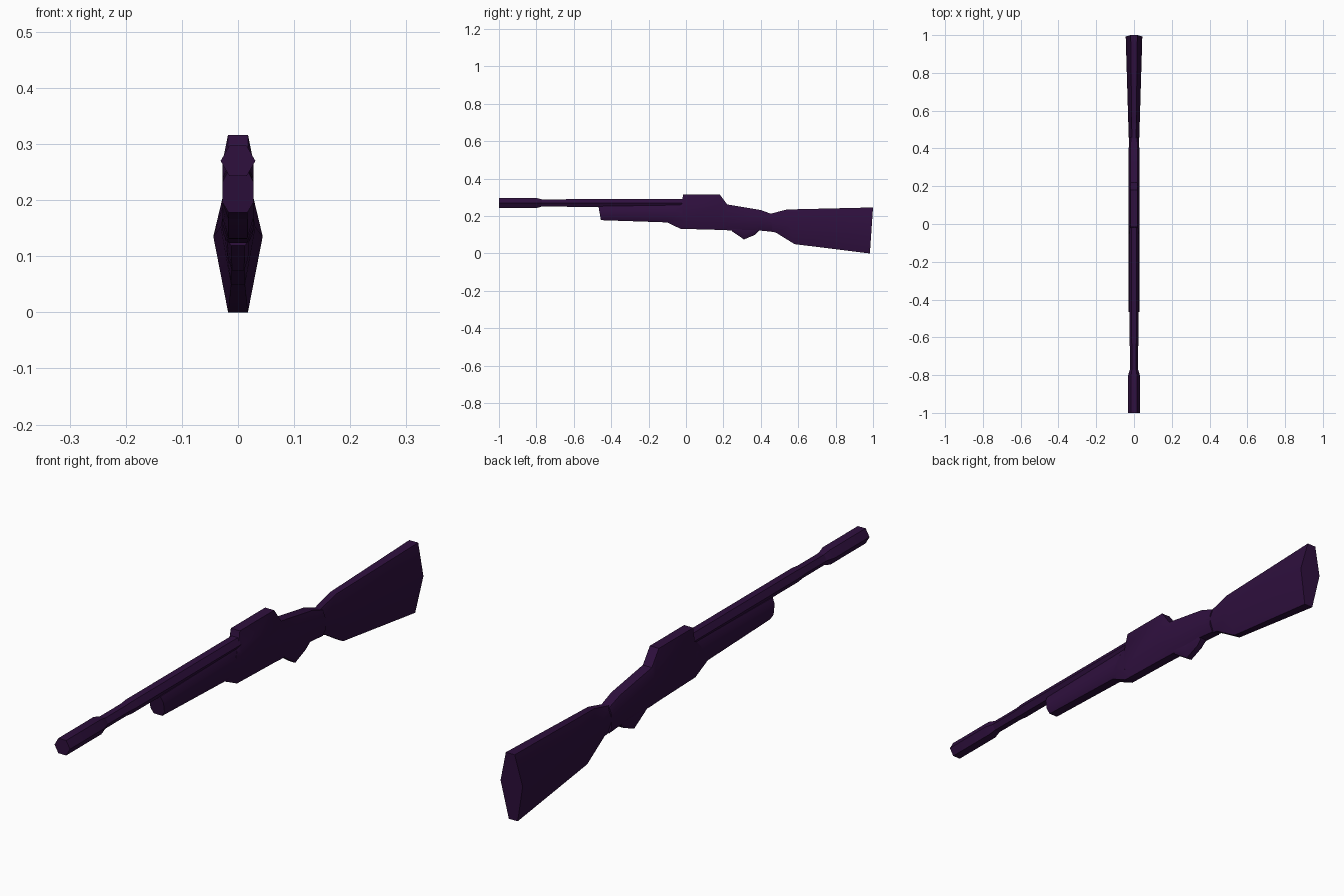
import bpy, bmesh

if "Cube" in bpy.data.objects:
    bpy.data.objects.remove(bpy.data.objects["Cube"])

PURPLE = (0.028, 0.005, 0.048, 1)
mat = bpy.data.materials.new("dark purple")
mat.use_nodes = True
mat.diffuse_color = PURPLE
mat.node_tree.nodes["Principled BSDF"].inputs["Base Color"].default_value = PURPLE

# Half outlines as (height fraction, width fraction), bottom to top
HEX = [(0, 0.4), (0.55, 1), (1, 0.4)]
REGULAR_HEX = [(0, 0.5), (0.5, 1), (1, 0.5)]
BOX = [(0, 0.6), (0.25, 1), (0.73, 1), (1, 0.64)]


def loft(name, outline, stations):
    """Skin mirrored outlines through (y_bottom, y_top, z_bottom, z_top, half_width)."""
    bm = bmesh.new()
    rings = []
    for yb, yt, zb, zt, w in stations:
        half = [(w * k, yb + (yt - yb) * f, zb + (zt - zb) * f) for f, k in outline]
        points = half + [(-x, y, z) for x, y, z in reversed(half)]
        rings.append([bm.verts.new(p) for p in points])
    n = len(rings[0])
    for a, b in zip(rings, rings[1:]):
        for i in range(n):
            j = (i + 1) % n
            bm.faces.new((a[i], a[j], b[j], b[i]))
    bm.faces.new(rings[0])
    bm.faces.new(rings[-1])
    bmesh.ops.recalc_face_normals(bm, faces=bm.faces)
    mesh = bpy.data.meshes.new(name)
    bm.to_mesh(mesh)
    bm.free()
    mesh.materials.append(mat)
    obj = bpy.data.objects.new(name, mesh)
    bpy.context.collection.objects.link(obj)
    bpy.ops.object.select_all(action="DESELECT")
    obj.select_set(True)
    bpy.context.view_layer.objects.active = obj
    bpy.ops.object.shade_smooth_by_angle(angle=0.6)
    return obj


def tube(name, stations):
    """Hexagonal tube along y from (y, radius) pairs."""
    z = 0.27
    loft(name, REGULAR_HEX,
         [(y, y, z - r * 0.87, z + r * 0.87, r) for y, r in stations])


# Barrel and thicker muzzle
tube("barrel", [(-0.81, 0.022), (-0.65, 0.022), (-0.62, 0.025), (0.05, 0.025)])
tube("muzzle", [(-1, 0.031), (-0.8, 0.031), (-0.77, 0.022)])

# Fore-end under the barrel
loft("fore_end", BOX, [
    (-0.455, -0.468, 0.178, 0.252, 0.028),
    (-0.1, -0.1, 0.166, 0.258, 0.028),
    (-0.02, -0.02, 0.14, 0.262, 0.028)])

# Receiver, narrowing into the wrist
loft("receiver", BOX, [
    (-0.1, -0.03, 0.166, 0.262, 0.028),
    (-0.03, -0.02, 0.132, 0.285, 0.028),
    (0, -0.015, 0.131, 0.316, 0.028),
    (0.18, 0.18, 0.126, 0.316, 0.028),
    (0.22, 0.22, 0.124, 0.262, 0.028),
    (0.4, 0.4, 0.122, 0.232, 0.028),
    (0.46, 0.46, 0.116, 0.21, 0.026)])

# Shoulder stock with slanted butt
loft("stock", HEX, [
    (0.4, 0.4, 0.126, 0.228, 0.026),
    (0.48, 0.45, 0.112, 0.212, 0.028),
    (0.58, 0.54, 0.05, 0.235, 0.031),
    (0.983, 1, 0, 0.246, 0.044)])

# Solid trigger guard
loft("trigger_guard", BOX, [
    (0.245, 0.245, 0.119, 0.16, 0.02),
    (0.31, 0.31, 0.075, 0.16, 0.018),
    (0.37, 0.37, 0.1, 0.16, 0.018),
    (0.4, 0.4, 0.13, 0.16, 0.02)])
